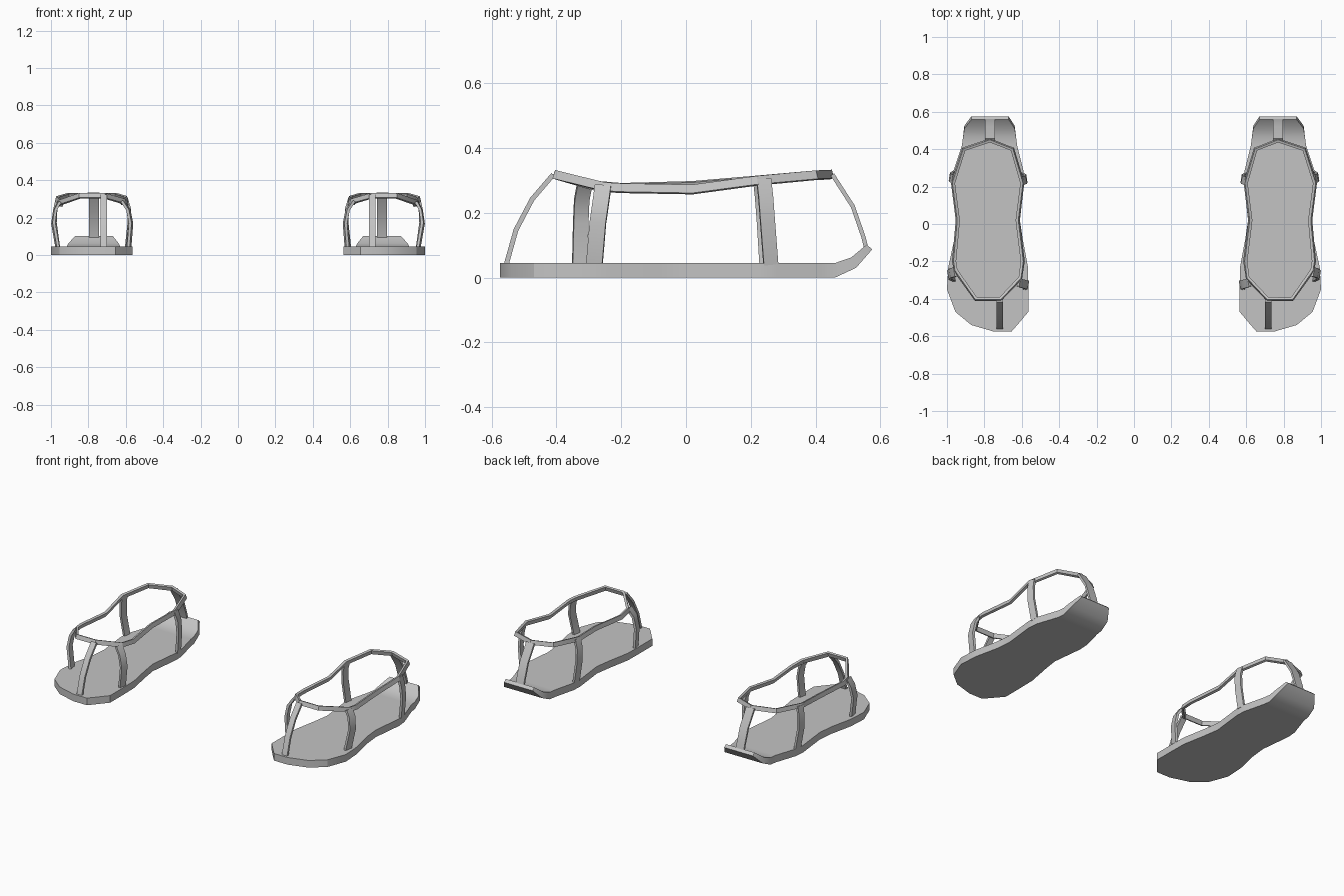
import bpy, bmesh, math
from mathutils import Vector

cube = bpy.data.objects.get("Cube")
if cube:
    bpy.data.objects.remove(cube)

grey = bpy.data.materials.new("plain_grey")
grey.use_nodes = True
colour = (0.55, 0.55, 0.55, 1)
grey.diffuse_color = colour
grey.node_tree.nodes["Principled BSDF"].inputs["Base Color"].default_value = colour


def loft(name, rings, closed=False):
    """Skin a row of four-cornered rings and mirror it to the other foot."""
    bm = bmesh.new()
    loops = [[bm.verts.new(c) for c in ring] for ring in rings]
    following = loops[1:] + (loops[:1] if closed else [])
    for a, b in zip(loops, following):
        for i in range(4):
            j = (i + 1) % 4
            bm.faces.new((a[i], a[j], b[j], b[i]))
    if not closed:
        bm.faces.new(loops[0])
        bm.faces.new(loops[-1])
    bmesh.ops.recalc_face_normals(bm, faces=bm.faces)
    mesh = bpy.data.meshes.new(name)
    bm.to_mesh(mesh)
    bm.free()
    mesh.materials.append(grey)
    obj = bpy.data.objects.new(name, mesh)
    bpy.context.collection.objects.link(obj)
    obj.modifiers.new("other_foot", 'MIRROR').use_mirror_merge = False
    bpy.ops.object.select_all(action='DESELECT')
    obj.select_set(True)
    bpy.context.view_layer.objects.active = obj
    bpy.ops.object.shade_smooth_by_angle(angle=math.radians(25))


def strap(name, path, width, thick, out=None, closed=False):
    """Flat strap along a path; without 'out' it faces away from the foot."""
    pts = [Vector(p) for p in path]
    n = len(pts)
    rings = []
    for i, p in enumerate(pts):
        before = pts[(i - 1) % n] if closed else pts[max(i - 1, 0)]
        after = pts[(i + 1) % n] if closed else pts[min(i + 1, n - 1)]
        t = (after - before).normalized()
        face = Vector(out) if out else t.cross(Vector((0, 0, 1))) * -1 + Vector((0, 0, 0.3))
        face = (face - t * face.dot(t)).normalized()
        w, h = t.cross(face) * width / 2, face * thick / 2
        rings.append([p + w + h, p - w + h, p - w - h, p + w - h])
    loft(name, rings, closed)


# Sole: y, inner x, outer x, with a heel that curls up
outline = [(-.575, .655, .75), (-.54, .624, .87), (-.47, .565, .955),
           (-.35, .565, 1.0), (-.23, .567, .993), (-.08, .595, .96),
           (.02, .61, .95), (.22, .587, .972), (.28, .59, .967),
           (.42, .625, .92), (.46, .63, .915)]
sole = [[(a, y, 0), (b, y, 0), (b, y, .045), (a, y, .045)] for y, a, b in outline]
for a, b, yb, zb, yt, zt in [(.638, .907, .525, .03, .51, .062),
                             (.67, .87, .575, .087, .558, .102)]:
    sole.append([(a, yb, zb), (b, yb, zb), (b, yt, zt), (a, yt, zt)])
loft("sole", sole)

# Rim strap around the foot opening
strap("rim_strap",
      [(.77, .447, .318), (.91, .40, .316), (.968, .22, .299), (.942, .02, .272),
       (.962, -.2, .276), (.953, -.25, .279), (.845, -.402, .317), (.715, -.402, .317),
       (.608, -.29, .285), (.595, -.2, .277), (.622, .02, .283), (.597, .22, .3),
       (.65, .40, .316)],
      .027, .015, closed=True)

# Toe and heel straps
strap("toe_strap", [(.718, -.555, .04), (.718, -.525, .147), (.718, -.475, .242),
                    (.718, -.41, .318)], .036, .015, out=(0, -1, .3))
strap("heel_strap", [(.77, .558, .085), (.77, .548, .125), (.77, .515, .22),
                     (.77, .452, .318)], .055, .013, out=(0, 1, .2))

# Side straps, bowed outwards
strap("front_outer_strap", [(.965, -.283, .04), (.988, -.272, .17), (.978, -.262, .24),
                            (.955, -.256, .283)], .05, .015, out=(1, -.15, 0))
strap("front_inner_strap", [(.582, -.328, .04), (.572, -.325, .17), (.586, -.322, .24),
                            (.617, -.313, .287)], .046, .015, out=(-1, -.2, 0))
strap("back_outer_strap", [(.962, .262, .04), (.98, .252, .17), (.976, .246, .25),
                           (.964, .24, .304)], .045, .015, out=(1, .15, 0))
strap("back_inner_strap", [(.594, .25, .04), (.58, .242, .17), (.583, .236, .25),
                           (.6, .23, .304)], .045, .015, out=(-1, .15, 0))
